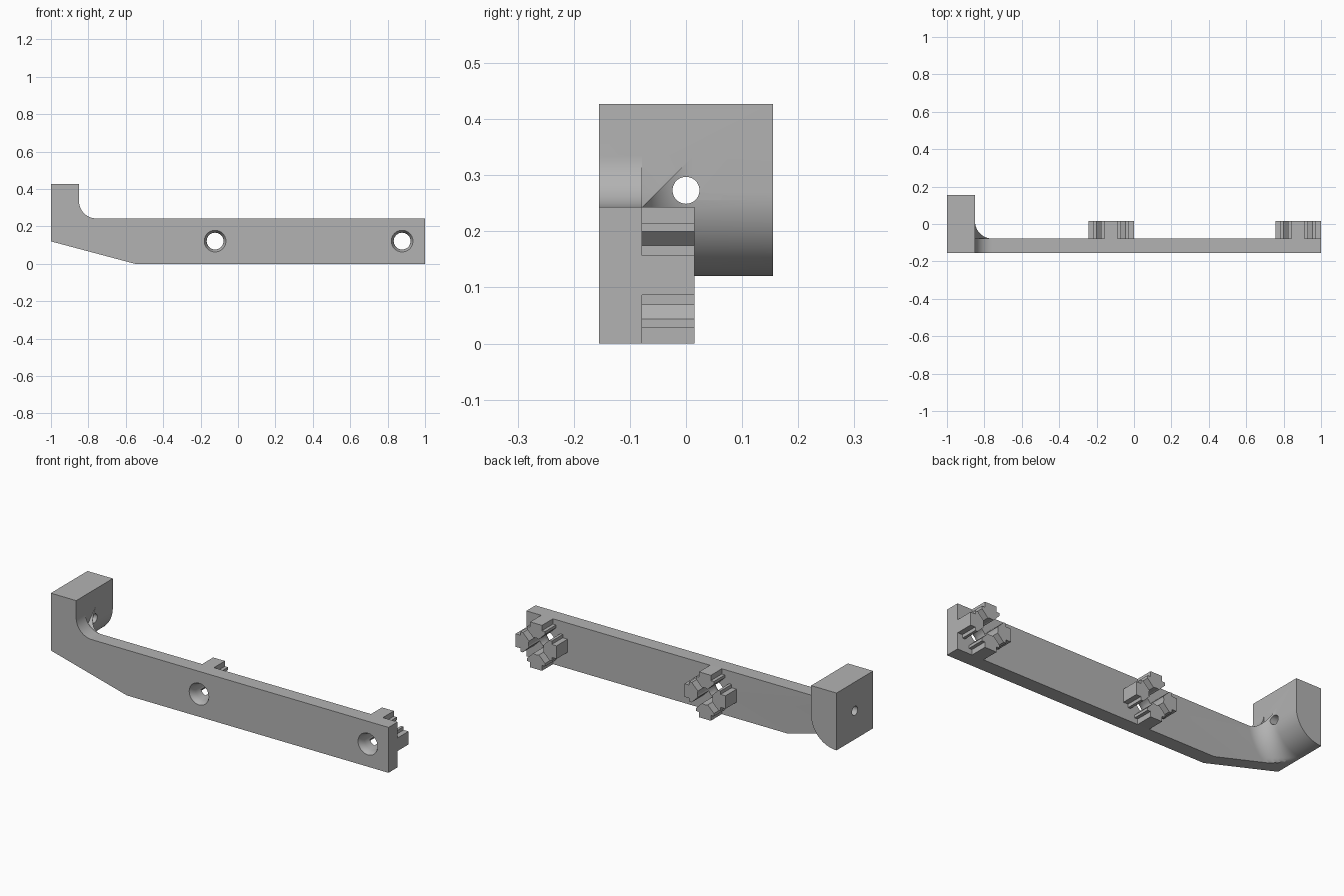
import bpy, bmesh, math

if "Cube" in bpy.data.objects:
    bpy.data.objects.remove(bpy.data.objects["Cube"])

grey = bpy.data.materials.new("plain grey")
grey.diffuse_color = (0.45, 0.45, 0.45, 1)
grey.use_nodes = True
grey.node_tree.nodes["Principled BSDF"].inputs["Base Color"].default_value = grey.diffuse_color

Y0, Y1, YB = -0.155, -0.078, 0.155     # plate front, plate back, block back
TOP, PLATE, LOW = 0.427, 0.243, 0.12   # block top, plate top, left end bottom
XB, R, RB = -0.85, 0.092, 0.15         # block face, fillet radius, block rounding
HOLE_Z = 0.1215
MOUNTS = (-0.1225, 0.8775)


def make(name, bm):
    bmesh.ops.remove_doubles(bm, verts=bm.verts, dist=1e-5)
    bmesh.ops.recalc_face_normals(bm, faces=bm.faces)
    me = bpy.data.meshes.new(name)
    bm.to_mesh(me)
    bm.free()
    ob = bpy.data.objects.new(name, me)
    bpy.context.collection.objects.link(ob)
    me.materials.append(grey)
    return ob


def loft(name, rings):
    """Skin a list of equal-length closed rings and cap both ends."""
    bm = bmesh.new()
    rows = [[bm.verts.new(p) for p in ring] for ring in rings]
    n = len(rows[0])
    for a, b in zip(rows, rows[1:]):
        for i in range(n):
            j = (i + 1) % n
            bm.faces.new((a[i], a[j], b[j], b[i]))
    bm.faces.new(rows[0])
    bm.faces.new(rows[-1])
    return make(name, bm)


def extrude_y(name, pts, ya, yb):
    return loft(name, [[(x, y, z) for x, z in pts] for y in (ya, yb)])


def boolean(ob, other, op):
    m = ob.modifiers.new(op, 'BOOLEAN')
    m.operation, m.object, m.solver = op, other, 'EXACT'
    bpy.context.view_layer.objects.active = ob
    bpy.ops.object.modifier_apply(modifier=m.name)
    bpy.data.objects.remove(other)


def smooth(ob):
    bpy.ops.object.select_all(action='DESELECT')
    ob.select_set(True)
    bpy.context.view_layer.objects.active = ob
    bpy.ops.object.shade_smooth_by_angle(angle=math.radians(25))


def slope(x):
    return LOW - (x + 1) * LOW / 0.45


N = 16
quarter = [math.pi / 2 * i / N for i in range(N + 1)]

# Flat plate with sloped lower corner and filleted step up to the block
step = [(XB + R - R * math.cos(t), PLATE + R - R * math.sin(t)) for t in quarter]
plate = extrude_y("bracket", [(-1, LOW), (-0.55, 0), (1, 0), (1, PLATE)]
                  + step[::-1] + [(XB, TOP), (-1, TOP)], Y0, Y1)


# End block with a rounded lower edge
def round_edge(d):
    return [(-1 + (RB + d) * math.cos(t), LOW + RB - (RB + d) * math.sin(t)) for t in quarter]


block = extrude_y("block", [(-1, TOP), (XB, TOP)] + round_edge(0), Y1, YB)

# Fillet that wraps the block where it meets the back of the plate
rings = []
for t in quarter:
    d, h = R - R * math.sin(t), R - R * math.cos(t)
    top = PLATE + h
    ring = [(-1, top), (XB + d, top)]
    ring += [(x, min(top, max(z, slope(x)))) for x, z in round_edge(d)]
    rings.append([(x, Y1 + h, z) for x, z in ring])
fillet = loft("fillet", rings)
boolean(plate, block, 'UNION')
boolean(plate, fillet, 'UNION')


# Round holes: one across the block, two flared ones through the plate
def circle(r):
    return [(r * math.cos(a), r * math.sin(a)) for a in (2 * math.pi * i / 40 for i in range(40))]


boolean(plate, loft("hole", [[(x, u, 0.273 + v) for u, v in circle(0.024)]
                             for x in (-1.1, -0.7)]), 'DIFFERENCE')
flare = [(-0.2, 0.058), (Y0, 0.058), (-0.147, 0.053), (-0.135, 0.048), (-0.12, 0.045), (0, 0.045)]
for cx in MOUNTS:
    boolean(plate, loft("hole", [[(cx + u, y, HOLE_Z + v) for u, v in circle(r)]
                                 for y, r in flare]), 'DIFFERENCE')
smooth(plate)

# Four stepped, tapered clip arms around each plate hole
half = [(0.035, 0.1215), (0.035, 0.093), (0.053, 0.093), (0.053, 0.078),
        (0.0168, 0.0418), (0.0087, 0.0442)]
arm = half + [(0, 0.045)] + [(-x, z) for x, z in reversed(half)]
for m, cx in enumerate(MOUNTS):
    for k, (c, s) in enumerate(((1, 0), (0, 1), (-1, 0), (0, -1))):
        pts = [(cx + c * x - s * z, HOLE_Z + s * x + c * z) for x, z in arm]
        extrude_y(f"clip_arm_{m + 1}_{k + 1}", pts, Y1, 0.015)
